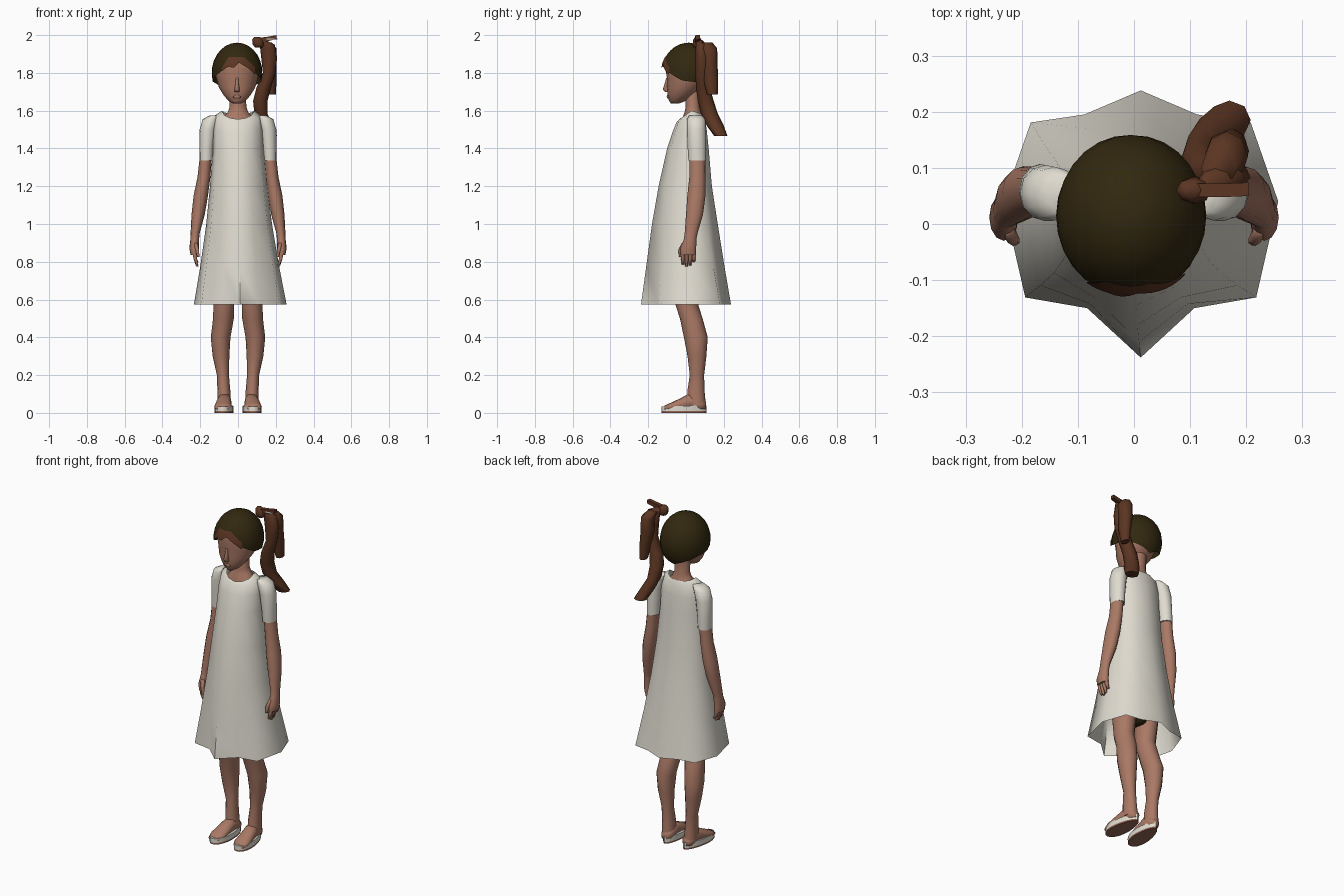
import bpy, bmesh, math
from math import sin, cos, pi


def mat(name, c):
    m = bpy.data.materials.new(name)
    m.diffuse_color = (*c, 1)
    return m


SKIN = mat("skin", (0.40, 0.19, 0.13))
HAIR = mat("dark_olive_hair", (0.032, 0.021, 0.005))
BROWN = mat("brown_hair", (0.105, 0.036, 0.016))
CLOTH = mat("cream_cloth", (0.74, 0.71, 0.63))
SHOE = mat("shoe_brown", (0.30, 0.13, 0.09))


def finish(name, bm, mats, angle=70):
    bmesh.ops.recalc_face_normals(bm, faces=bm.faces[:])
    me = bpy.data.meshes.new(name)
    bm.to_mesh(me)
    bm.free()
    ob = bpy.data.objects.new(name, me)
    for m in mats:
        me.materials.append(m)
    bpy.context.collection.objects.link(ob)
    bpy.ops.object.select_all(action='DESELECT')
    ob.select_set(True)
    bpy.context.view_layer.objects.active = ob
    bpy.ops.object.shade_smooth_by_angle(angle=math.radians(angle))
    return ob


def skin_rings(bm, rings, closed=True, caps=True):
    """Bridge successive rings of points with quads."""
    vs = [[bm.verts.new(p) for p in r] for r in rings]
    n = len(vs[0])
    for a, b in zip(vs, vs[1:]):
        for j in range(n if closed else n - 1):
            k = (j + 1) % n
            bm.faces.new((a[j], a[k], b[k], b[j]))
    if caps:
        bm.faces.new(vs[0])
        bm.faces.new(vs[-1])


def loft(name, rings, m, n=12, s=1, axis='z', caps=True):
    """Elliptical rings (position, centre u, centre v, radius u, radius v)."""
    pts = []
    for t, u, v, ru, rv in rings:
        ring = []
        for j in range(n):
            a = 2 * pi * j / n
            p, q = s * (u + ru * sin(a)), v - rv * cos(a)
            ring.append((p, q, t) if axis == 'z' else (p, t, q))
        pts.append(ring)
    bm = bmesh.new()
    skin_rings(bm, pts, caps=caps)
    return finish(name, bm, [m])


def lerp_list(ps, x):
    for (x0, y0), (x1, y1) in zip(ps, ps[1:]):
        if x <= x1:
            return y0 + (y1 - y0) * (x - x0) / (x1 - x0)
    return ps[-1][1]


# dress: round at the shoulders, blending to a folded twelve-point hem
half = [(0, -1), (.39, -.63), (.84, -.55), (1, .17), (.8, .76), (.41, .82), (0, 1)]
hem = half + [(-x, y) for x, y in half[5:0:-1]]
dress_rings = []
for z, dip, w, f, b, k in [(1.60, .045, .085, .035, .09, 0), (1.575, .035, .122, .05, .1, 0),
                           (1.5, .01, .132, .07, .11, 0), (1.4, 0, .134, .1, .12, .1),
                           (1.2, 0, .152, .145, .137, .3), (1.0, 0, .174, .18, .168, .5),
                           (.78, 0, .208, .21, .203, .75), (.575, 0, .245, .238, .238, 1)]:
    ring = []
    for j, (hx, hy) in enumerate(hem):
        a = j * pi / 6
        x = sin(a) * (1 - k) + hx * k
        y = -cos(a) * (1 - k) + hy * k
        ring.append((x * w + .012 * k, y * (f if y < 0 else b) + .03 * (1 - k) * (1 - abs(y)),
                     z - dip * max(0, -y) - .4 * dip * max(0, y)))
    dress_rings.append(ring)
bm = bmesh.new()
skin_rings(bm, dress_rings, caps=False)
finish("dress", bm, [CLOTH], 80)

# hidden hips, neck, head
loft("hips", [(.98, 0, .03, .13, .1), (.85, 0, .03, .135, .11), (.75, 0, .04, .08, .09),
              (.66, 0, .04, .025, .06)], HAIR)
loft("neck", [(1.50, 0, .03, .1, .06), (1.56, 0, .035, .085, .055), (1.59, 0, .037, .055, .045),
              (1.62, 0, .036, .044, .038), (1.72, -.003, .035, .045, .04)], SKIN)
head = []
for z, w, f, b in [(1.637, .02, -.08, -.04), (1.652, .045, -.09, 0), (1.68, .07, -.097, .04),
                   (1.72, .095, -.102, .085), (1.77, .11, -.1, .12), (1.82, .118, -.11, .14),
                   (1.88, .105, -.1, .13), (1.93, .06, -.05, .08)]:
    head.append((z, -.005, (f + b) / 2, w, (b - f) / 2))
loft("head", head, SKIN, 16)
loft("nose", [(1.70, -.005, -.1, .014, .012), (1.712, -.005, -.103, .014, .02),
              (1.74, -.005, -.1, .009, .014), (1.775, -.005, -.096, .007, .008)], SKIN, 8)
loft("lips", [(1.664, -.005, -.09, .015, .008), (1.673, -.005, -.092, .022, .01),
              (1.682, -.005, -.092, .012, .009)], SKIN, 8)


# hair shells: bands of one ellipsoid between two heights that vary round the head
def shell(name, a0, a1, n, top, bottom, grow, m):
    rings = []
    for i in range(9):
        ring = []
        for j in range(n + 1):
            a = a0 + (a1 - a0) * j / n
            t0, t1 = (math.acos((f(a) - 1.80) / .16) for f in (top, bottom))
            t = t0 + (t1 - t0) * i / 8
            ring.append((-.005 + .134 * grow * sin(t) * sin(a),
                         .015 - .145 * grow * sin(t) * cos(a), 1.80 + .16 * cos(t)))
        rings.append(ring)
    bm = bmesh.new()
    skin_rings(bm, rings, closed=False, caps=False)
    bmesh.ops.remove_doubles(bm, verts=bm.verts[:], dist=.0005)
    finish(name, bm, [m], 80)


edge = [(0, 1.86), (.8, 1.80), (1.3, 1.76), (1.9, 1.75), (3.2, 1.69)]
shell("hair_cap", -pi, pi, 28, lambda a: 1.96, lambda a: lerp_list(edge, abs(a)), 1, HAIR)
fringe = [(-.62, 1.81), (-.35, 1.835), (-.15, 1.825), (.1, 1.855), (.4, 1.83), (.78, 1.79)]
crown = [(-.62, 1.83), (-.4, 1.885), (.3, 1.885), (.78, 1.83)]
shell("fringe", -.62, .78, 14, lambda a: lerp_list(crown, a), lambda a: lerp_list(fringe, a), 1.02, BROWN)

# side ponytail: knot, upright flap, long and short strands
loft("ponytail_knot", [(1.935, .11, .06, .02, .02), (1.95, .108, .06, .03, .025),
                       (1.975, .105, .06, .03, .022), (1.99, .1, .06, .015, .012)], BROWN, 8)
flap = [(.11, .06, 1.97, .015), (.16, .06, 1.98, .012), (.205, .062, 1.99, .01)]
bm = bmesh.new()
skin_rings(bm, [[(x, y - .012, z - h), (x, y + .012, z - h), (x, y + .012, z + h), (x, y - .012, z + h)]
                for x, y, z, h in flap])
finish("ponytail_flap", bm, [BROWN], 40)
bm = bmesh.new()
skin_rings(bm, [[(x, y, 1.976), (x, y, 1.982)] for x, y in [(.15, .046), (.19, .047), (.21, .06)]],
           closed=False, caps=False)
finish("ribbon_edge", bm, [CLOTH])
loft("long_strand", [(1.975, .13, .07, .015, .015), (1.95, .155, .08, .04, .028),
                     (1.88, .165, .085, .042, .035), (1.80, .165, .085, .033, .035),
                     (1.72, .135, .09, .038, .037), (1.65, .118, .105, .038, .042),
                     (1.58, .122, .125, .035, .045), (1.52, .145, .155, .04, .045),
                     (1.465, .17, .185, .038, .035)], BROWN, 8)
loft("short_strand", [(1.96, .15, .10, .03, .04), (1.93, .165, .12, .038, .045),
                      (1.85, .165, .125, .038, .042), (1.77, .175, .13, .03, .04),
                      (1.685, .18, .14, .02, .028)], BROWN, 8)

# mirrored limbs
for s, side in ((1, "right"), (-1, "left")):
    loft(side + "_sleeve", [(1.575, .12, .052, .03, .035), (1.555, .142, .054, .045, .048),
                            (1.5, .158, .055, .045, .05), (1.4, .166, .058, .039, .049),
                            (1.335, .168, .06, .037, .047)], CLOTH, s=s)
    loft(side + "_arm", [(1.38, .168, .06, .032, .042), (1.25, .18, .06, .034, .042),
                         (1.15, .197, .055, .038, .048), (1.05, .211, .045, .035, .045),
                         (.95, .227, .027, .024, .034), (.92, .229, .022, .023, .033),
                         (.87, .232, .012, .026, .042), (.835, .23, .012, .02, .04)], SKIN, s=s)
    for i in range(4):
        y, tip = -.016 + .019 * i, (.785, .775, .78, .80)[i]
        loft(f"{side}_finger_{i + 1}", [(.85, .23, y, .012, .011), (.815, .226, y, .011, .010),
                                        (tip, .216, y, .007, .007)], SKIN, 6, s)
    loft(side + "_thumb", [(.90, .225, -.008, .012, .014), (.865, .216, -.027, .011, .012),
                           (.825, .21, -.03, .007, .008)], SKIN, 6, s)
    loft(side + "_leg", [(.95, .075, .02, .07, .09), (.75, .077, .01, .066, .08),
                         (.57, .075, .005, .055, .06), (.5, .077, .028, .055, .06),
                         (.4, .092, .052, .052, .063), (.3, .09, .058, .044, .05),
                         (.2, .08, .058, .032, .038), (.12, .075, .053, .034, .045),
                         (.04, .073, .055, .036, .05)], SKIN, s=s)
    loft(side + "_foot", [(.105, .07, .04, .02, .02), (.08, .07, .045, .036, .035),
                          (.02, .072, .06, .037, .045), (-.03, .077, .045, .043, .032),
                          (-.08, .08, .032, .046, .022), (-.115, .082, .025, .032, .012)],
         SKIN, s=s, axis='y')
    # flat sandal: brown underside, pale edge
    for part, zs, m in (("outsole", (0, .009), SHOE), ("sole", (.009, .034), CLOTH)):
        rings = []
        for z in zs:
            ring = []
            for j in range(20):
                a = 2 * pi * j / 20
                c = cos(a)
                w = .048 + .010 * c
                ring.append((s * (.073 + .008 * c + w * sin(a)), -.01 - .119 * c,
                             z + (.006 * (1 - c) / 2 if z > .02 else 0)))
            rings.append(ring)
        bm = bmesh.new()
        skin_rings(bm, rings)
        finish(f"{side}_{part}", bm, [m], 40)
